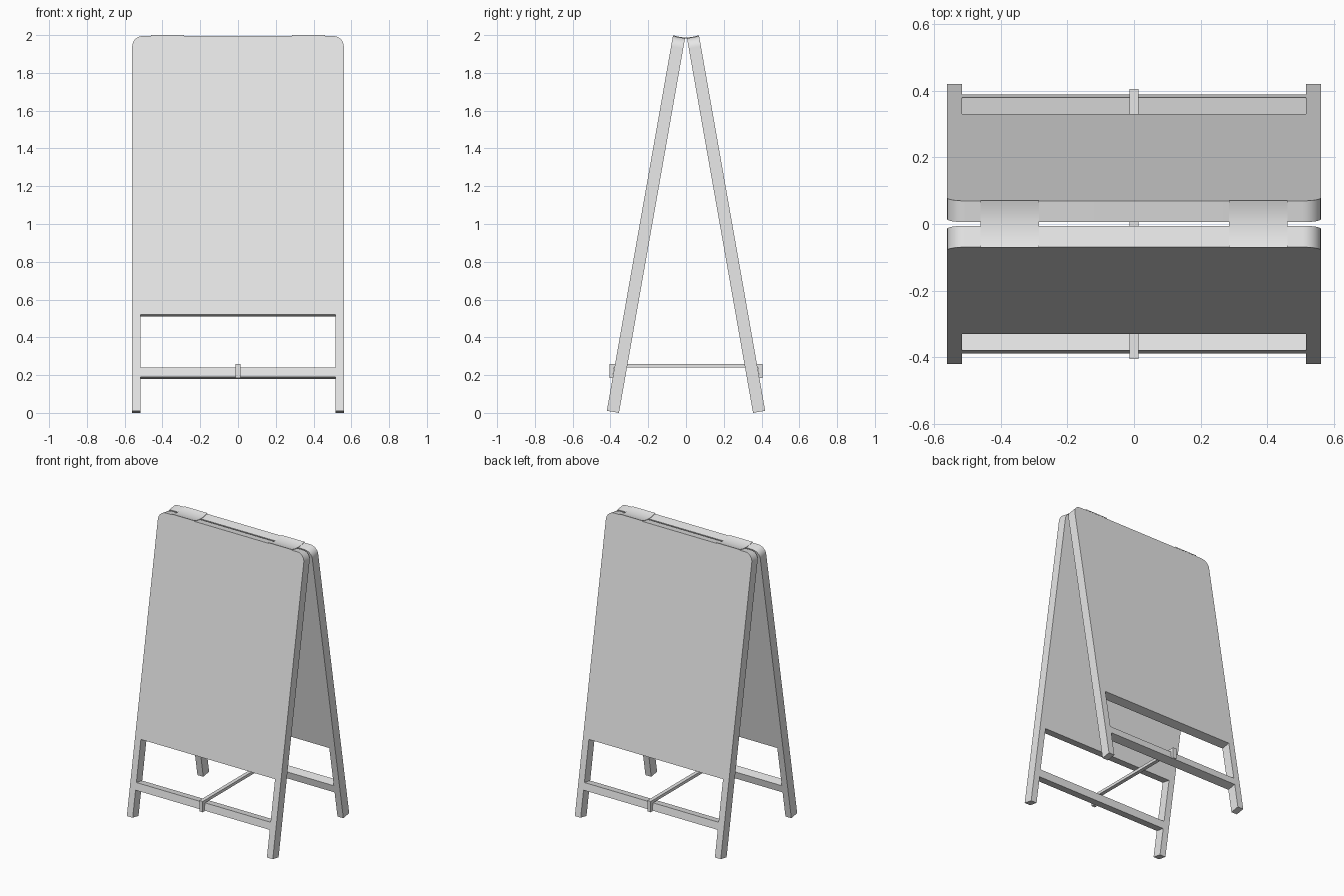
import bpy, bmesh, math
from mathutils import Matrix

cube = bpy.data.objects.get("Cube")
if cube:
    bpy.data.objects.remove(cube)

grey = bpy.data.materials.new("light_grey")
grey.use_nodes = True
grey.diffuse_color = (0.8, 0.8, 0.8, 1)
grey.node_tree.nodes["Principled BSDF"].inputs["Base Color"].default_value = (0.8, 0.8, 0.8, 1)

HALF_W, LEG, DEPTH = 0.56, 0.045, 0.065
LENGTH, BOARD_BOTTOM, RADIUS = 2.014, 0.517, 0.055
TILT = math.radians(10)


def prism(name, points, direction, matrix=Matrix()):
    """Extrude a closed outline along a direction."""
    bm = bmesh.new()
    face = bm.faces.new([bm.verts.new(p) for p in points])
    ext = bmesh.ops.extrude_face_region(bm, geom=[face])
    verts = [v for v in ext["geom"] if isinstance(v, bmesh.types.BMVert)]
    bmesh.ops.translate(bm, verts=verts, vec=direction)
    bmesh.ops.recalc_face_normals(bm, faces=bm.faces)
    mesh = bpy.data.meshes.new(name)
    bm.to_mesh(mesh)
    bm.free()
    mesh.materials.append(grey)
    obj = bpy.data.objects.new(name, mesh)
    bpy.context.collection.objects.link(obj)
    obj.matrix_world = matrix
    bpy.ops.object.select_all(action="DESELECT")
    obj.select_set(True)
    bpy.context.view_layer.objects.active = obj
    bpy.ops.object.shade_smooth_by_angle(angle=math.radians(30))
    return obj


# Half outline of a panel: leg, board underside and rounded top corner
inner = HALF_W - LEG
right = [(inner, BOARD_BOTTOM), (inner, 0), (HALF_W, 0)]
for i in range(9):
    a = math.pi / 2 * i / 8
    right.append((HALF_W - RADIUS + RADIUS * math.cos(a),
                  LENGTH - RADIUS + RADIUS * math.sin(a)))
outline = right + [(-x, z) for x, z in reversed(right)]
rail = [(-inner, 0.182), (inner, 0.182), (inner, 0.2325), (-inner, 0.2325)]

# Two leaning panels, each with its lower rail
for side, turn in (("front", 0), ("back", math.pi)):
    lean = (Matrix.Rotation(turn, 4, "Z") @ Matrix.Translation((0, -0.355, 0))
            @ Matrix.Rotation(-TILT, 4, "X"))
    for part, shape in (("panel", outline), ("rail", rail)):
        prism(f"{side}_{part}", [(x, 0, z) for x, z in shape], (0, -DEPTH, 0), lean)

# Spreader bar hooked over both rails
half_bar = [(0.381, 0.24), (0.388, 0.185), (0.405, 0.185), (0.405, 0.26)]
bar = half_bar + [(-y, z) for y, z in reversed(half_bar)]
prism("spreader_bar", [(-0.013, y, z) for y, z in bar], (0.026, 0, 0))

# Sagging hinge straps across the top
top = []
for i in range(13):
    t = i / 6 - 1
    top.append((0.07 * t, 1.988 + 0.012 * t * t))
strap = top + [(y, z - 0.005) for y, z in reversed(top)]
for name, x in (("left_hinge", 0.285), ("right_hinge", -0.46)):
    prism(name, [(x, y, z) for y, z in strap], (0.175, 0, 0))
